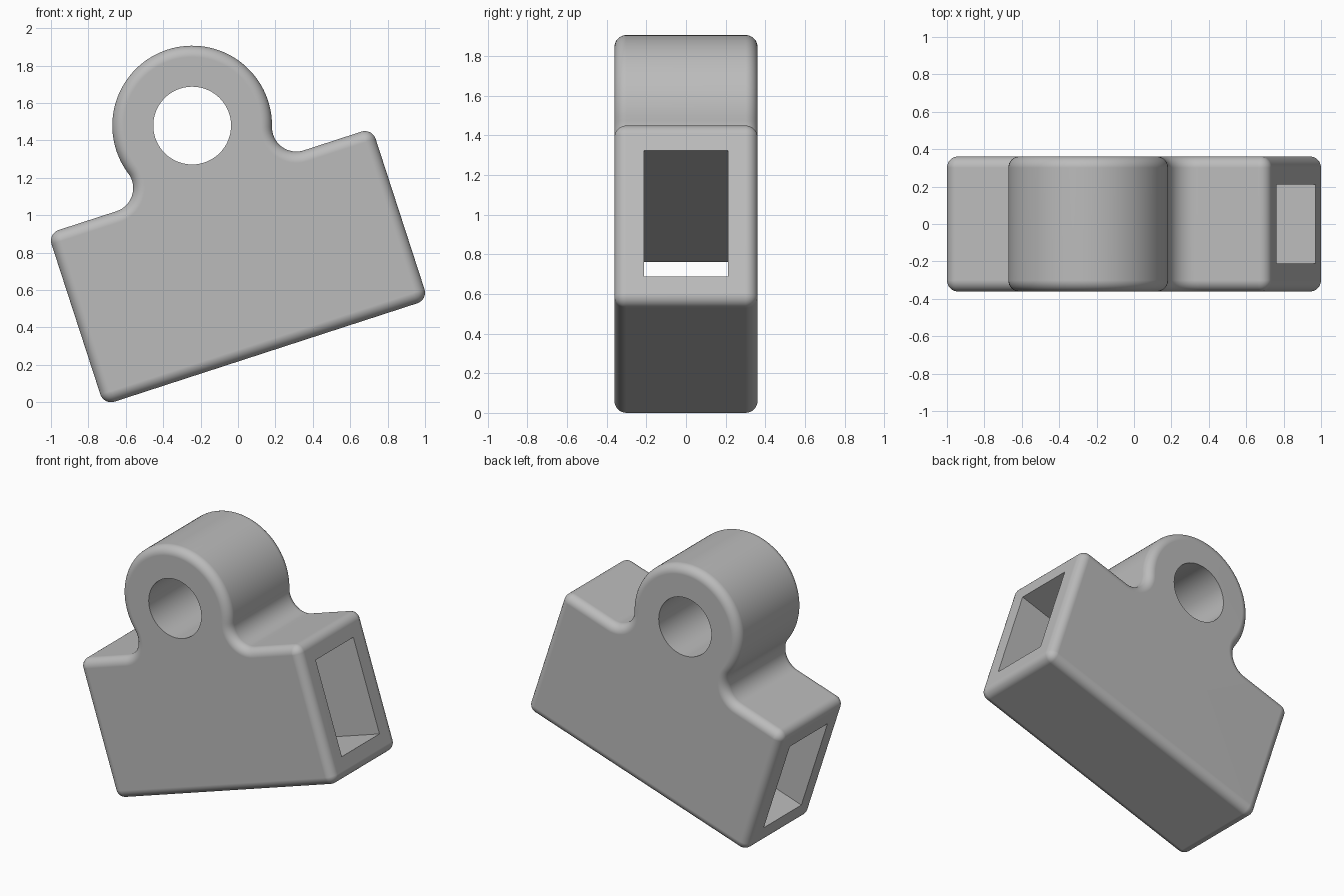
import bpy, bmesh
from math import sin, cos, pi, radians, atan2, sqrt
from mathutils import Matrix

cube = bpy.data.objects.get("Cube")
if cube:
    bpy.data.objects.remove(cube, do_unlink=True)

# Main dimensions, measured in the bracket's own untilted frame
HALF_W, HALF_H, HALF_D = 0.911, 0.4825, 0.361
EDGE = 0.06                    # rounding of all outer edges
RING_Z, RING_R, HOLE_R = 0.793, 0.427, 0.208
FILLET = 0.13                  # hollow between ring and block
SLOT_H, SLOT_D = 0.668, 0.425
TILT = Matrix.Translation((0, 0, 0.725)) @ Matrix.Rotation(radians(-18), 4, 'Y')

grey = bpy.data.materials.new("plain_grey")
grey.use_nodes = True
grey.diffuse_color = (0.5, 0.5, 0.5, 1)
grey.node_tree.nodes["Principled BSDF"].inputs["Base Color"].default_value = (0.5, 0.5, 0.5, 1)


def arc(cx, cz, r, a0, a1, n):
    return [(cx + r * cos(a0 + (a1 - a0) * i / n),
             cz + r * sin(a0 + (a1 - a0) * i / n)) for i in range(n + 1)]


def outline(inset):
    """Block and ring silhouette, moved inwards by inset."""
    cx, cz = HALF_W - EDGE, HALF_H - EDGE
    fz = HALF_H + FILLET
    fx = sqrt((RING_R + FILLET) ** 2 - (RING_Z - fz) ** 2)
    touch = atan2(fz - RING_Z, fx)          # where fillet meets ring
    r = EDGE - inset
    half = arc(cx, -cz, r, -pi / 2, 0, 8)
    half += arc(cx, cz, r, 0, pi / 2, 8)
    half += arc(fx, fz, FILLET + inset, -pi / 2, touch - pi, 16)
    half += arc(0, RING_Z, RING_R - inset, touch, pi / 2, 32)[1:]
    return half + [(-x, z) for x, z in reversed(half[:-1])]


def finish(name, bm):
    bmesh.ops.remove_doubles(bm, verts=bm.verts, dist=1e-5)
    bmesh.ops.recalc_face_normals(bm, faces=bm.faces)
    mesh = bpy.data.meshes.new(name)
    bm.to_mesh(mesh)
    bm.free()
    mesh.materials.append(grey)
    obj = bpy.data.objects.new(name, mesh)
    bpy.context.collection.objects.link(obj)
    obj.matrix_world = TILT
    return obj


# Body: outlines lofted front to back with quarter-round edges
steps = 8
quarter = [(EDGE * (1 - sin(pi / 2 * i / steps)),
            HALF_D - EDGE * (1 - cos(pi / 2 * i / steps))) for i in range(steps + 1)]
layers = [(d, -y) for d, y in reversed(quarter)] + quarter
layers.sort(key=lambda layer: layer[1])
bm = bmesh.new()
loops = [[bm.verts.new((x, y, z)) for x, z in outline(d)] for d, y in layers]
for a, b in zip(loops, loops[1:]):
    for i in range(len(a)):
        bm.faces.new((a[i - 1], a[i], b[i], b[i - 1]))
bm.faces.new(loops[0])
bm.faces.new(loops[-1])
body = finish("bracket_body", bm)

# Round hole through the ring
bm = bmesh.new()
bmesh.ops.create_cone(bm, cap_ends=True, segments=64, radius1=HOLE_R, radius2=HOLE_R, depth=2,
                      matrix=Matrix.Translation((0, 0, RING_Z)) @ Matrix.Rotation(pi / 2, 4, 'X'))
hole = finish("ring_hole_cutter", bm)

# Rectangular slot through the block, end to end
bm = bmesh.new()
bmesh.ops.create_cube(bm, size=1, matrix=Matrix.Diagonal((3, SLOT_D, SLOT_H, 1)))
slot = finish("strap_slot_cutter", bm)

for cutter in (hole, slot):
    cut = body.modifiers.new(cutter.name, 'BOOLEAN')
    cut.operation, cut.solver, cut.object = 'DIFFERENCE', 'EXACT', cutter

# Apply the cuts, then shade smooth with crisp openings
bpy.ops.object.select_all(action='DESELECT')
body.select_set(True)
bpy.context.view_layer.objects.active = body
for cutter in (hole, slot):
    bpy.ops.object.modifier_apply(modifier=cutter.name)
    bpy.data.objects.remove(cutter, do_unlink=True)
bpy.ops.object.shade_smooth_by_angle(angle=radians(30))
weighted = body.modifiers.new("even_shading", 'WEIGHTED_NORMAL')
weighted.keep_sharp = True
